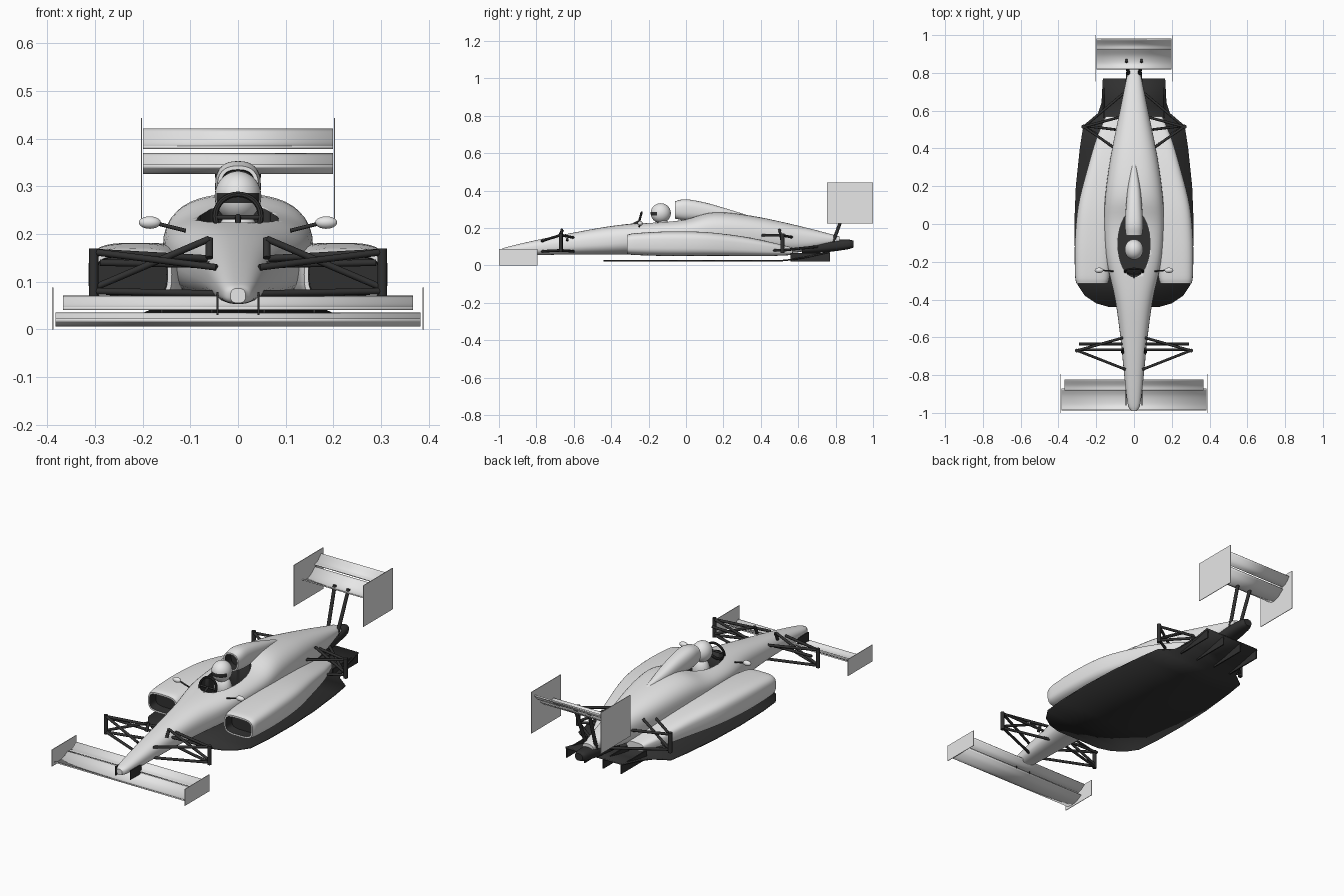
import bpy
import bmesh
from math import sin, cos, pi, copysign
from mathutils import Vector, Matrix

if "Cube" in bpy.data.objects:
    bpy.data.objects.remove(bpy.data.objects["Cube"])


def material(name, value):
    mat = bpy.data.materials.new(name)
    colour = (value, value, value, 1)
    mat.use_nodes = True
    mat.diffuse_color = colour
    mat.node_tree.nodes["Principled BSDF"].inputs["Base Color"].default_value = colour
    return mat


LIGHT = material("light_paint", 0.8)
DARK = material("dark_carbon", 0.03)


def finish(name, bm, mats, angle=40):
    """Turn a bmesh into a smooth-shaded object with sharp edges kept."""
    bmesh.ops.recalc_face_normals(bm, faces=bm.faces)
    mesh = bpy.data.meshes.new(name)
    bm.to_mesh(mesh)
    bm.free()
    obj = bpy.data.objects.new(name, mesh)
    bpy.context.collection.objects.link(obj)
    for mat in mats:
        mesh.materials.append(mat)
    bpy.ops.object.select_all(action='DESELECT')
    obj.select_set(True)
    bpy.context.view_layer.objects.active = obj
    bpy.ops.object.shade_smooth_by_angle(angle=angle * pi / 180)
    return obj


def smooth(rows, steps=5):
    """Run a smooth curve through rows of values."""
    rows = [Vector(r) for r in rows]
    padded = [rows[0] * 2 - rows[1]] + rows + [rows[-1] * 2 - rows[-2]]
    out = []
    for a, b, c, d in zip(padded, padded[1:], padded[2:], padded[3:]):
        for k in range(steps):
            t = k / steps
            out.append(b + (c - a) * (t / 2) + (a * 2 - b * 5 + c * 4 - d) * (t * t / 2)
                       + (b * 3 - a - c * 3 + d) * (t ** 3 / 2))
    return out + [rows[-1]]


def loft(name, rows, mats, power=2.5, side=1, intake=0, count=40):
    """Skin rows of (y, centre x, half width, bottom, middle, top)."""
    bm = bmesh.new()
    rings = []
    for y, x, w, low, mid, top in smooth(rows):
        ring = []
        for i in range(count):
            a = 2 * pi * i / count
            c, s = (copysign(abs(v) ** (2 / power), v) for v in (cos(a), sin(a)))
            z = mid + s * (top - mid if s > 0 else mid - low)
            ring.append(bm.verts.new((side * (x + w * c), y, z)))
        rings.append(ring)
    for r, q in zip(rings, rings[1:]):
        for i in range(count):
            j = (i + 1) % count
            bm.faces.new((r[i], r[j], q[j], q[i]))
    front = bm.faces.new(rings[0])
    bm.faces.new(rings[-1])
    if intake:
        # Hollow dark mouth inside a thin lip
        bmesh.ops.recalc_face_normals(bm, faces=bm.faces)
        bmesh.ops.inset_region(bm, faces=[front], thickness=intake)
        duct = bmesh.ops.inset_region(bm, faces=[front], thickness=0.002, depth=-0.05)
        for f in duct["faces"] + [front]:
            f.material_index = 1
    return finish(name, bm, mats)


def sheet(name, rows, mat, thickness):
    """Plate spanning the car, from rows of (y, half width, z)."""
    bm = bmesh.new()
    pairs = [[bm.verts.new((s * w, y, z)) for s in (-1, 1)] for y, w, z in rows]
    for p, q in zip(pairs, pairs[1:]):
        bm.faces.new((p[0], p[1], q[1], q[0]))
    obj = finish(name, bm, [mat])
    mod = obj.modifiers.new("thickness", 'SOLIDIFY')
    mod.thickness = thickness
    mod.offset = 0
    return obj


def box(name, low, high, mat):
    low, high = Vector(low), Vector(high)
    bm = bmesh.new()
    bmesh.ops.create_cube(bm, size=1, matrix=Matrix.Translation((low + high) / 2)
                          @ Matrix.Diagonal((high - low).to_4d()))
    return finish(name, bm, [mat])


def ball(name, centre, radii, mats, rule=None):
    bm = bmesh.new()
    bmesh.ops.create_uvsphere(bm, u_segments=32, v_segments=24, radius=1)
    for f in bm.faces:
        if rule and rule(f.calc_center_median()):
            f.material_index = 1
    bm.transform(Matrix.Translation(centre) @ Matrix.Diagonal(Vector((*radii, 1))))
    return finish(name, bm, mats)


def rod(name, start, end, radius=0.007, flip=1):
    a, b = (Vector((p[0] * flip, p[1], p[2])) for p in (start, end))
    bm = bmesh.new()
    turn = (b - a).to_track_quat('Z', 'Y').to_matrix().to_4x4()
    bmesh.ops.create_cone(bm, cap_ends=True, segments=12, radius1=radius, radius2=radius,
                          depth=(b - a).length,
                          matrix=Matrix.Translation((a + b) / 2) @ turn)
    return finish(name, bm, [DARK])


# Main body: nose, cockpit surround and engine cover
body = loft("body", [
    (-.99, 0, .016, .055, .07, .086), (-.95, 0, .034, .053, .075, .1),
    (-.8, 0, .052, .055, .09, .135), (-.6, 0, .072, .058, .11, .175),
    (-.4, 0, .1, .058, .13, .21), (-.2, 0, .143, .056, .16, .232),
    (0, 0, .157, .055, .17, .25), (.15, 0, .152, .055, .18, .284),
    (.35, 0, .125, .06, .17, .265), (.6, 0, .075, .07, .14, .212),
    (.82, 0, .03, .12, .137, .155)], [LIGHT, DARK])

# Cockpit opening
bm = bmesh.new()
bmesh.ops.create_cone(bm, cap_ends=True, segments=48, radius1=1, radius2=1, depth=1,
                      matrix=Matrix.Translation((0, -.105, .32))
                      @ Matrix.Diagonal((.085, .175, .4, 1)))
for f in bm.faces:
    f.material_index = 1
cutter = finish("cockpit_cutter", bm, [LIGHT, DARK])
cutter.hide_render = True
cut = body.modifiers.new("cockpit", 'BOOLEAN')
cut.operation = 'DIFFERENCE'
cut.solver = 'EXACT'
cut.object = cutter
bpy.context.view_layer.objects.active = body
bpy.ops.object.modifier_apply(modifier=cut.name)
bpy.data.objects.remove(cutter)

# Air intake above the engine
loft("airbox", [
    (-.06, 0, .043, .25, .3, .343), (0, 0, .048, .24, .3, .353),
    (.1, 0, .042, .24, .285, .336), (.2, 0, .032, .24, .27, .308),
    (.33, 0, .01, .24, .25, .268)], [LIGHT, DARK], intake=.008)

# Gearbox tail
loft("gearbox", [(.62, 0, .05, .06, .09, .12), (.75, 0, .045, .07, .1, .135),
                 (.86, 0, .035, .085, .11, .138), (.895, 0, .022, .095, .115, .132)], [DARK])

# Driver
ball("helmet", (0, -.135, .279), (.049, .054, .053), [LIGHT, DARK],
     lambda c: c.y < -.35 and -.2 < c.z < .12)
ball("driver_torso", (0, -.125, .19), (.045, .04, .06), [LIGHT])

# Steering wheel
bpy.ops.mesh.primitive_torus_add(location=(0, -.25, .237), rotation=(1.3, 0, 0),
                                 major_radius=.048, minor_radius=.006,
                                 major_segments=32, minor_segments=8)
wheel = bpy.context.object
wheel.name = "steering_wheel"
wheel.data.materials.append(DARK)
bpy.ops.object.shade_smooth_by_angle()
rod("steering_spoke", (-.045, -.25, .235), (.045, -.25, .235), .005)
rod("steering_column", (0, -.25, .237), (0, -.32, .2), .006)

# Floor with upswept diffuser
sheet("floor", [(-.44, .13, .025), (-.42, .2, .025), (-.38, .26, .025), (-.32, .3, .025),
                (-.2, .312, .025), (0, .316, .025), (.2, .308, .025), (.4, .287, .025),
                (.51, .27, .025), (.56, .2, .03), (.64, .172, .043),
                (.77, .165, .072)], DARK, .008)
for x in (-.16, -.055, .055, .16):
    box("diffuser_fin", (x - .003, .56, .02), (x + .003, .77, .065), DARK)

# Wings: curved main plane and flap for each end
front_main = [(-.985, .383, .02), (-.955, .383, .009), (-.91, .383, .014), (-.872, .383, .033)]
front_flap = [(-.88, .367, .043), (-.855, .367, .048), (-.825, .367, .068)]
rear_main = [(.82, .199, .343), (.85, .199, .329), (.89, .199, .338), (.93, .199, .368)]
rear_flap = [(.925, .199, .381), (.95, .199, .389), (.98, .199, .419)]
for name, rows in (("front_wing_plane", front_main), ("front_wing_flap", front_flap),
                   ("rear_wing_plane", rear_main), ("rear_wing_flap", rear_flap)):
    sheet(name, smooth(rows), LIGHT, .006)

POD = [(-.315, .222, .083, .06, .115, .163), (-.27, .22, .092, .055, .115, .172),
       (-.1, .213, .1, .05, .115, .181), (.1, .195, .1, .05, .112, .178),
       (.3, .155, .09, .05, .1, .155), (.45, .125, .075, .05, .088, .125),
       (.57, .1, .05, .055, .075, .095)]

# Joints of each suspension corner: (start, end) on the car's left
FRONT_ARMS = [((.3, -.67, .162), (.05, -.6, .148)), ((.3, -.67, .162), (.045, -.77, .13)),
              ((.3, -.67, .08), (.05, -.6, .075)), ((.3, -.67, .08), (.045, -.77, .075)),
              ((.29, -.635, .14), (.04, -.635, .135)), ((.295, -.665, .09), (.06, -.665, .19))]
REAR_ARMS = [((.265, .515, .16), (.1, .4, .16)), ((.265, .515, .16), (.06, .57, .15)),
             ((.265, .515, .08), (.1, .42, .08)), ((.265, .515, .08), (.045, .7, .1)),
             ((.26, .52, .09), (.1, .5, .19))]

for side, label in ((1, "left"), (-1, "right")):
    loft(label + "_sidepod", POD, [LIGHT, DARK], power=3.5, side=side, intake=.009)

    # Wing endplates and mounts
    for name, x, low, high in (("front_endplate", .39, (-1, 0), (-.795, .088)),
                               ("rear_endplate", .204, (.755, .225), (1, .443))):
        xs = sorted((side * (x - .003), side * x))
        box(label + "_" + name, (xs[0], *low), (xs[1], *high), LIGHT)
    xs = sorted((side * .041, side * .045))
    box(label + "_nose_pylon", (xs[0], -.96, .03), (xs[1], -.87, .078), DARK)
    rod(label + "_rear_wing_post", (.028, .785, .12), (.04, .865, .34), .009, side)

    # Suspension
    for arm in FRONT_ARMS:
        rod(label + "_front_arm", *arm, flip=side)
    for arm in REAR_ARMS:
        rod(label + "_rear_arm", *arm, flip=side)
    rod(label + "_front_upright", (.303, -.67, .07), (.303, -.67, .17), .01, side)
    rod(label + "_rear_upright", (.268, .515, .065), (.268, .515, .17), .011, side)
    rod(label + "_front_damper_top", (.06, -.68, .15), (.06, -.66, .19), .008, side)

    # Mirrors
    ball(label + "_mirror", (side * .185, -.245, .224), (.023, .014, .013), [LIGHT])
    rod(label + "_mirror_stalk", (.17, -.245, .222), (.11, -.25, .207), .004, side)
